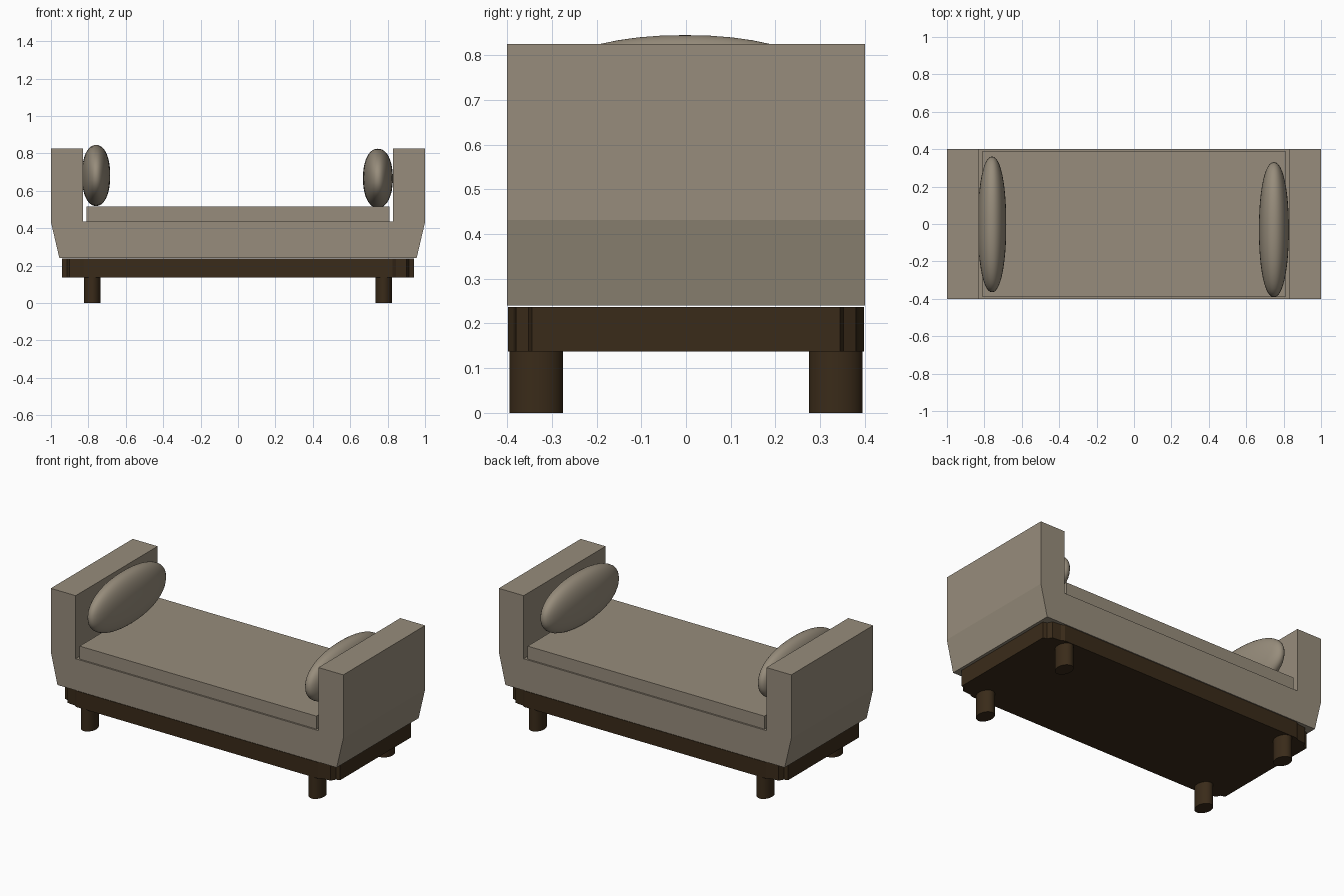
import bpy, bmesh, math
from mathutils import Vector

if "Cube" in bpy.data.objects:
    bpy.data.objects.remove(bpy.data.objects["Cube"])


def material(name, rgb):
    m = bpy.data.materials.new(name)
    m.diffuse_color = (*rgb, 1)
    m.use_nodes = True
    m.node_tree.nodes["Principled BSDF"].inputs["Base Color"].default_value = m.diffuse_color
    return m


fabric = material("beige_fabric", (0.31, 0.265, 0.2))
wood = material("dark_wood", (0.042, 0.024, 0.01))


def finish(name, bm, mat, smooth=False):
    bmesh.ops.recalc_face_normals(bm, faces=bm.faces)
    for f in bm.faces:
        f.smooth = smooth and len(f.verts) <= 4
    me = bpy.data.meshes.new(name)
    bm.to_mesh(me)
    bm.free()
    me.materials.append(mat)
    ob = bpy.data.objects.new(name, me)
    bpy.context.collection.objects.link(ob)
    return ob


def prism(name, points, depth, mat):
    """Extrude a closed 3D outline along the depth vector."""
    bm = bmesh.new()
    face = bm.faces.new([bm.verts.new(p) for p in points])
    new = bmesh.ops.extrude_face_region(bm, geom=[face])["geom"]
    bmesh.ops.translate(bm, vec=Vector(depth),
                        verts=[v for v in new if isinstance(v, bmesh.types.BMVert)])
    return finish(name, bm, mat)


# upholstered U-shaped frame: floor and two upright arms
half = [(0.955, 0.24), (1.0, 0.432), (1.0, 0.825), (0.83, 0.825), (0.83, 0.435)]
outline = half + [(-x, z) for x, z in reversed(half)]
prism("upholstered_frame", [(x, -0.4, z) for x, z in outline], (0, 0.8, 0), fabric)

# seat cushion slab
w, d = 0.81, 0.39
prism("seat_cushion", [(-w, -d, 0.43), (w, -d, 0.43), (w, d, 0.43), (-w, d, 0.43)],
      (0, 0, 0.085), fabric)

# wooden plinth with stepped corners
corner = [(0.94, 0.345), (0.915, 0.352), (0.90, 0.38), (0.845, 0.386), (0.825, 0.398)]
right = [(x, -y) for x, y in reversed(corner)] + corner
plinth = right + [(-x, -y) for x, y in right]
prism("wooden_plinth", [(x, y, 0.137) for x, y in plinth], (0, 0, 0.1), wood)

# four oval legs
for sx, side in ((-1, "left"), (1, "right")):
    for sy, end in ((-1, "front"), (1, "back")):
        bm = bmesh.new()
        bmesh.ops.create_cone(bm, cap_ends=True, segments=32, radius1=1, radius2=1, depth=1)
        for v in bm.verts:
            v.co = (sx * 0.779 + v.co.x * 0.045, sy * 0.335 + v.co.y * 0.06,
                    0.07 + v.co.z * 0.14)
        finish(f"{end}_{side}_leg", bm, wood, smooth=True)


# plump pillows leaning against the arms
def pillow(name, centre, radii):
    bm = bmesh.new()
    bmesh.ops.create_uvsphere(bm, u_segments=48, v_segments=24, radius=1)
    for v in bm.verts:
        v.co = [c + r * math.copysign(abs(k) ** 0.92, k)
                for c, r, k in zip(centre, radii, v.co)]
    finish(name, bm, fabric, smooth=True)


pillow("left_pillow", (-0.759, -0.002, 0.682), (0.076, 0.363, 0.163))
pillow("right_pillow", (0.748, -0.03, 0.667), (0.08, 0.361, 0.158))
